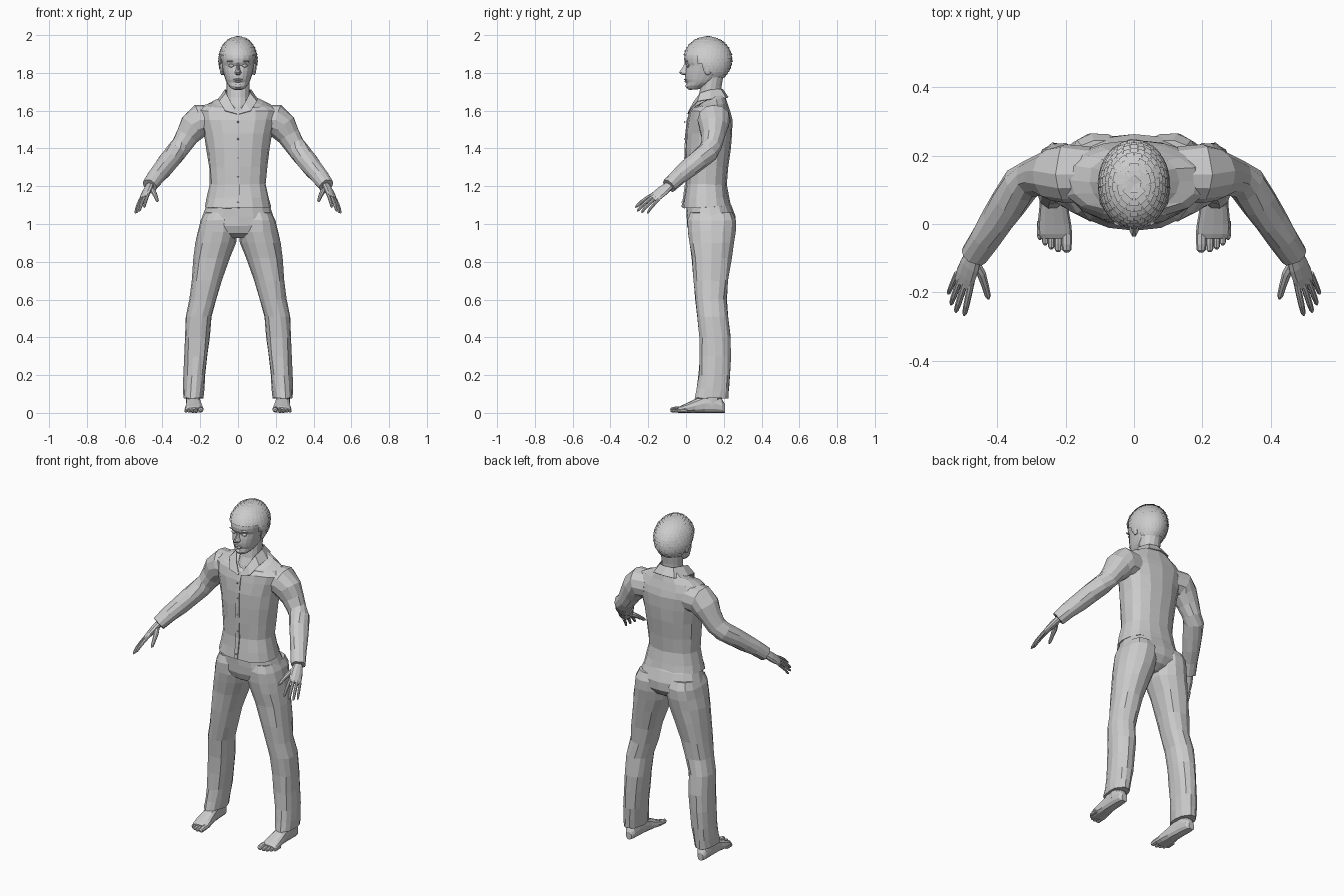
import bpy, bmesh, math, random
from mathutils import Vector, Matrix

random.seed(4)


def finish(name, bm, mirror=False):
    bmesh.ops.recalc_face_normals(bm, faces=bm.faces)
    me = bpy.data.meshes.new(name)
    bm.to_mesh(me)
    bm.free()
    ob = bpy.data.objects.new(name, me)
    bpy.context.collection.objects.link(ob)
    if mirror:
        ob.modifiers.new("Mirror", 'MIRROR').use_mirror_merge = False
    return ob


def unit_oval(n, p):
    for i in range(n):
        a = 2 * math.pi * i / n
        c, s = math.cos(a), math.sin(a)
        yield (math.copysign(abs(c) ** (2 / p), c), math.copysign(abs(s) ** (2 / p), s))


def slab(z, x0, x1, yf, yb, tilt=0, n=16, p=2.3):
    """Horizontal section; tilt lowers the front and lifts the back."""
    return [Vector(((x0 + x1) / 2 + c * (x1 - x0) / 2, (yf + yb) / 2 + s * (yb - yf) / 2, z + tilt * s))
            for c, s in unit_oval(n, p)]


def upright(y, cx, rx, h, n=12):
    """Section across the foot, standing on the floor."""
    return [Vector((cx + c * rx, y, h / 2 + s * h / 2)) for c, s in unit_oval(n, 2.5)]


def loft(bm, rings, jitter=0):
    rows = [[bm.verts.new(p + Vector([random.uniform(-jitter, jitter) for _ in range(3)]))
             for p in r] for r in rings]
    n = len(rows[0])
    for a, b in zip(rows, rows[1:]):
        for i in range(n):
            j = (i + 1) % n
            bm.faces.new((a[i], a[j], b[j], b[i]))
    bm.faces.new(rows[0])
    bm.faces.new(rows[-1])


def lofted(name, rings, mirror=False, jitter=0):
    bm = bmesh.new()
    loft(bm, rings, jitter)
    return finish(name, bm, mirror)


def tube(path, radii, ref, n=8):
    """Rings square to a path; each radius is (along ref, across ref)."""
    pts = [Vector(p) for p in path]
    rings = []
    for i, p in enumerate(pts):
        t = (pts[min(i + 1, len(pts) - 1)] - pts[max(i - 1, 0)]).normalized()
        a = Vector(ref)
        a = (a - t * a.dot(t)).normalized()
        b = t.cross(a)
        ra, rb = radii[i] if isinstance(radii[i], tuple) else (radii[i], radii[i])
        rings.append([p + a * c * ra + b * s * rb for c, s in unit_oval(n, 2)])
    return rings


def blob(name, loc, size, mirror=False, u=12, v=8, rot=0):
    bm = bmesh.new()
    m = Matrix.Translation(loc) @ Matrix.Rotation(rot, 4, 'Y') @ Matrix.Diagonal((*size, 1))
    bmesh.ops.create_uvsphere(bm, u_segments=u, v_segments=v, radius=1, matrix=m)
    return finish(name, bm, mirror)


# Shirt body: z, half width, front y, back y, tilt
torso = [(1.09, .178, -.02, .24, .006), (1.14, .165, -.012, .228, 0), (1.21, .149, -.002, .218, 0),
         (1.3, .155, -.003, .222, 0), (1.4, .167, -.004, .236, 0), (1.48, .182, 0, .243, 0),
         (1.55, .205, .008, .245, 0), (1.595, .215, .022, .235, -.005), (1.625, .185, .035, .22, .01),
         (1.645, .13, .04, .21, .03), (1.66, .085, .05, .2, .04)]
lofted("shirt_body", [slab(z, -w, w, f, b, t) for z, w, f, b, t in torso], jitter=.003)

# Button placket and buttons
lofted("shirt_placket", [[Vector((x, f + d, z)) for x, d in
                          ((-.011, .006), (.011, .006), (.011, -.004), (-.011, -.004))]
                         for z, w, f, b, t in torso[:8]])
for z in (1.115, 1.25, 1.35, 1.45, 1.54):
    blob("button", (0, -.006 if z > 1.2 else -.021, z), (.005, .004, .005), u=8, v=4)

# Folded collar, half outline mirrored
upper = [(0, .195, 1.715), (.045, .185, 1.715), (.07, .13, 1.712), (.064, .075, 1.695),
         (.038, .038, 1.645), (.004, .012, 1.588)]
lower = [(0, .225, 1.672), (.07, .212, 1.668), (.105, .13, 1.662), (.1, .06, 1.65),
         (.068, .014, 1.6), (.006, .008, 1.583)]
bm = bmesh.new()
ru, rl = [[bm.verts.new(p) for p in row] for row in (upper, lower)]
for i in range(5):
    bm.faces.new((ru[i], ru[i + 1], rl[i + 1], rl[i]))
collar = finish("shirt_collar", bm, True)
collar.modifiers.new("Thickness", 'SOLIDIFY').thickness = .005

# Sleeves with cuffs
arm = [(.13, .145, 1.55), (.2, .147, 1.55), (.235, .145, 1.515), (.268, .143, 1.465), (.3, .135, 1.415),
       (.33, .115, 1.38), (.365, .065, 1.337), (.4, .012, 1.292), (.435, -.04, 1.248), (.468, -.09, 1.203)]
lofted("sleeve", tube(arm, [.08, .086, .078, .063, .056, .057, .054, .05, .045, .041], (0, 1, .6), 12),
       True, .0025)

# Hands: palm, four fingers, thumb
across = (.045, .04, -.03)
bm = bmesh.new()
loft(bm, tube([(.455, -.07, 1.218), (.468, -.092, 1.2), (.48, -.12, 1.178), (.492, -.15, 1.154),
               (.502, -.176, 1.134)],
              [(.027, .02), (.027, .019), (.035, .019), (.037, .016), (.033, .011)], across, 10))
fingers = [((.477, -.178, 1.152), (.496, -.266, 1.088), .0095), ((.496, -.178, 1.14), (.521, -.256, 1.068), .0095),
           ((.511, -.167, 1.129), (.535, -.234, 1.06), .009), ((.521, -.15, 1.12), (.543, -.203, 1.056), .008)]
for base, tip, r in fingers:
    a, b = Vector(base), Vector(tip)
    path = [a.lerp(b, t) + Vector((.001, -.002, k)) for t, k in ((-.15, 0), (.3, .005), (.65, .006), (.92, .001), (1, 0))]
    loft(bm, tube(path, [r, r, r * .95, r * .75, r * .3], across, 8))
loft(bm, tube([(.47, -.105, 1.193), (.447, -.145, 1.17), (.436, -.18, 1.147), (.428, -.21, 1.125), (.426, -.22, 1.118)],
              [.016, .014, .011, .009, .003], across, 8))
finish("hand", bm, True)

# Trousers: seat, then a mirrored leg
lofted("trouser_seat", [slab(z, -w, w, f, b) for z, w, f, b in
                        [(1.15, .14, .01, .21), (1.1, .168, .002, .24), (1.04, .19, .002, .262),
                         (.99, .2, .004, .262), (.95, .15, .02, .235), (.925, .07, .06, .19)]], jitter=.002)
legs = [(1.06, .01, .18, .02, .25), (1.02, .004, .197, .006, .268), (.96, .002, .213, .008, .264),
        (.9, .012, .224, .018, .255), (.82, .045, .234, .03, .243), (.7, .085, .245, .04, .225),
        (.6, .113, .256, .048, .216), (.51, .138, .275, .058, .222), (.4, .15, .282, .07, .236),
        (.3, .16, .284, .07, .238), (.2, .172, .288, .066, .235), (.13, .18, .289, .056, .23),
        (.078, .186, .29, .045, .225)]
lofted("trouser_leg", [slab(z, a, b, f, k, n=14) for z, a, b, f, k in legs], True, .003)

# Bare feet with toes
bm = bmesh.new()
loft(bm, [upright(*s) for s in [(.206, .24, .018, .045), (.19, .24, .031, .075), (.15, .239, .036, .1),
                                (.1, .237, .038, .1), (.05, .235, .042, .075), (0, .233, .049, .05),
                                (-.03, .231, .05, .036), (-.042, .229, .044, .028)]])
loft(bm, [slab(z, .24 - r, .24 + r, .14 - r * 1.2, .14 + r * 1.2, n=10)
          for z, r in ((.04, .036), (.1, .037), (.2, .042))])
for x, y, r in ((.197, -.083, .015), (.222, -.082, .011), (.242, -.074, .01), (.26, -.062, .0095), (.275, -.046, .009)):
    loft(bm, tube([(x, y + .055, r * 1.3), (x, y + .025, r * 1.2), (x, y + .007, r), (x, y, r * .9)],
                  [r, r, r * .9, r * .4], (1, 0, 0), 8))
finish("foot", bm, True)

# Neck and upper chest showing in the open collar
lofted("neck", [slab(z, -w, w, f, b, t, 14, 2) for z, w, f, b, t in
                [(1.58, .06, .028, .19, 0), (1.63, .063, .045, .195, 0), (1.68, .06, .065, .188, .01),
                 (1.72, .06, .072, .19, .01), (1.79, .062, .08, .2, 0)]])

# Head: stacked sections from chin to crown
lofted("head", [slab(z, -w, w, f, b, t, 20, 2.15) for z, w, f, b, t in
                [(1.712, .022, .022, .07, .002), (1.72, .038, .008, .1, .006), (1.735, .052, .001, .13, .005),
                 (1.748, .06, .004, .15, 0), (1.765, .067, -.003, .175, 0), (1.785, .073, -.005, .195, 0),
                 (1.81, .08, -.003, .212, 0), (1.838, .086, .002, .222, 0), (1.856, .088, -.008, .228, 0),
                 (1.875, .09, -.01, .23, 0), (1.9, .09, -.005, .228, 0), (1.935, .08, .02, .21, 0),
                 (1.96, .055, .055, .175, 0), (1.975, .02, .1, .13, 0)]])

# Face details
lofted("nose", [[Vector((-w, .015, z)), Vector((-w * .6, f + .014, z)), Vector((-w * .25, f, z)),
                 Vector((w * .25, f, z)), Vector((w * .6, f + .014, z)), Vector((w, .015, z))]
                for z, w, f in [(1.857, .01, -.006), (1.835, .011, -.014), (1.815, .015, -.028),
                                (1.803, .021, -.036), (1.794, .02, -.03), (1.788, .013, -.012)]])
blob("eye", (.034, .011, 1.838), (.016, .011, .009), True)
blob("eyebrow", (.036, .004, 1.862), (.024, .011, .005), True, rot=.1)
blob("upper_lip", (0, .003, 1.765), (.026, .014, .005))
blob("lower_lip", (0, .004, 1.755), (.022, .013, .006))
blob("chin", (0, .012, 1.73), (.022, .015, .012))
blob("ear", (.085, .115, 1.822), (.012, .02, .034), True)

# Hair: an inner cap with overlapping tufts
centre, size = Vector((0, .115, 1.87)), Vector((.107, .134, .13))


def scalp(th, ph, k):
    d = Vector((math.sin(th) * math.sin(ph), -math.sin(th) * math.cos(ph), math.cos(th)))
    return centre + Vector([a * b * k for a, b in zip(d, size)])


def hairline(p):
    f = (centre.y - p.y) / size.y
    if f > .55:
        return 1.9
    return 1.815 + (f - .1) * .19 if f > .1 else max(1.755, 1.815 + (f - .1) * .1)


bm = bmesh.new()
bmesh.ops.create_uvsphere(bm, u_segments=28, v_segments=18, radius=1,
                          matrix=Matrix.Translation(centre) @ Matrix.Diagonal((*(size * .95), 1)))
low = [f for f in bm.faces if f.calc_center_median().z < hairline(f.calc_center_median())]
bmesh.ops.delete(bm, geom=low, context='FACES')
finish("hair_cap", bm)

bm = bmesh.new()
step = .145
for row in range(18):
    th = .03 + row * step
    count = max(5, int(34 * math.sin(th)))
    for c in range(count):
        ph = 2 * math.pi * (c + .5 * (row % 2)) / count
        if scalp(th + step, ph, 1).z < hairline(scalp(th + step, ph, 1)):
            continue
        w, k = math.pi / count * 1.05, random.uniform(.98, 1.0)
        quad = [scalp(th, ph - w, .95), scalp(th, ph + w, .95), scalp(th + step * 1.25, ph + w * .8, k),
                scalp(th + step * 1.25, ph - w * .8, k)]
        bm.faces.new([bm.verts.new(p) for p in quad])
finish("hair_tufts", bm)
